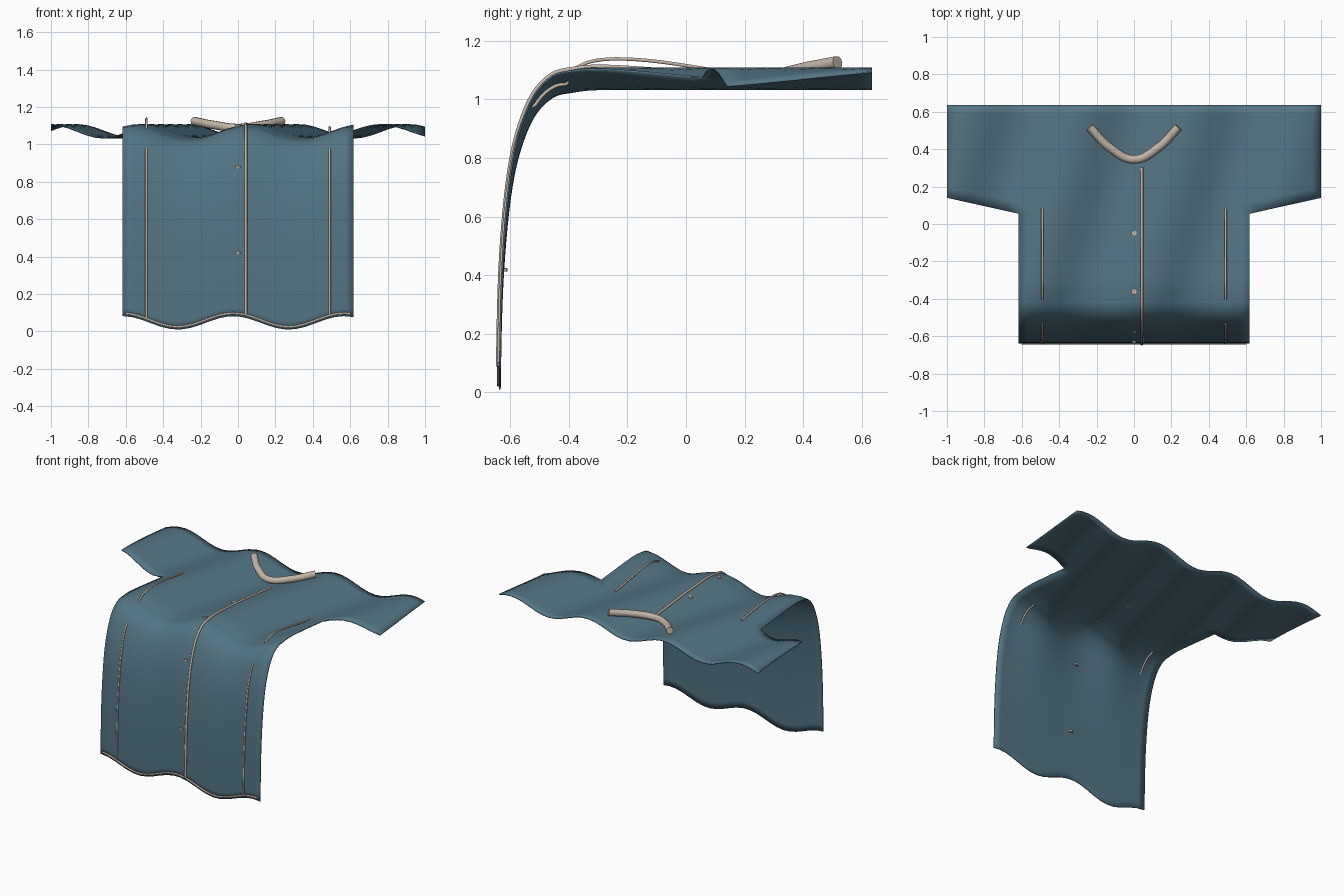
import bpy, bmesh, math
from mathutils import Vector

if "Cube" in bpy.data.objects:
    bpy.data.objects.remove(bpy.data.objects["Cube"])

# profile of the draped sheet (y, z), back edge to front hem
P = [(.635, 1.07), (.345, 1.07), (.055, 1.07), (-.15, 1.07), (-.3, 1.07), (-.38, 1.062),
     (-.455, 1.043), (-.52, .975), (-.57, .85), (-.6, .7), (-.62, .5), (-.63, .3), (-.635, .046)]
LAST = len(P) - 1
BODY = .617


def profile(s):
    i = min(int(s), LAST - 1)
    t = s - i
    a, b, c, d = (Vector(P[max(0, min(LAST, i + k))]) for k in (-1, 0, 1, 2))
    return .5 * (2 * b + (c - a) * t + (2 * a - 5 * b + 4 * c - d) * t * t
                 + (3 * b - a - 3 * c + d) * t ** 3)


def ripple(x, y):
    return .036 * math.sin(10.6 * x - 2.9 * y)


def surf(x, s, lift=0):
    p = profile(s)
    d = (profile(min(s + .01, LAST)) - profile(max(s - .01, 0))).normalized()
    return Vector((x, p[0] + d[1] * lift, p[1] + ripple(x, p[0]) - d[0] * lift))


def material(name, col):
    m = bpy.data.materials.new(name)
    m.diffuse_color = (*col, 1)
    m.use_nodes = True
    m.node_tree.nodes["Principled BSDF"].inputs["Base Color"].default_value = m.diffuse_color
    return m


cloth = material("teal_cloth", (.085, .175, .23))
trim = material("beige_trim", (.54, .46, .39))


def tube(name, pts, r, kind='POLY'):
    cu = bpy.data.curves.new(name, 'CURVE')
    cu.dimensions = '3D'
    cu.bevel_depth = r
    cu.bevel_resolution = 3
    cu.use_fill_caps = True
    sp = cu.splines.new(kind)
    if kind == 'POLY':
        sp.points.add(len(pts) - 1)
        for q, p in zip(sp.points, pts):
            q.co = (*p, 1)
    else:
        sp.bezier_points.add(len(pts) - 1)
        for q, p in zip(sp.bezier_points, pts):
            q.co = p
            q.handle_left_type = q.handle_right_type = 'AUTO'
    cu.materials.append(trim)
    ob = bpy.data.objects.new(name, cu)
    bpy.context.collection.objects.link(ob)


# shirt panel: body with sleeves on the rear rows
NB, NS = 24, 8
xs = [BODY + (1 - BODY) * i / NS for i in range(1, NS + 1)]
xs = [-x for x in reversed(xs)] + [BODY * (2 * i / NB - 1) for i in range(NB + 1)] + xs
rows = [i / 4 for i in range(4 * LAST + 1)]
bm = bmesh.new()
grid = {}
for j, s in enumerate(rows):
    for i, x in enumerate(xs):
        sleeve = abs(x) > BODY + 1e-5
        if sleeve and s > 2:
            continue
        p = surf(x, s)
        if sleeve:
            front = .055 + .085 * (abs(x) - BODY) / (1 - BODY)
            y = .635 + (p.y - .635) * (.635 - front) / .58
            p = Vector((x, y, 1.07 + ripple(x, y)))
        grid[i, j] = bm.verts.new(p)
for j in range(len(rows) - 1):
    for i in range(len(xs) - 1):
        k = [(i, j), (i, j + 1), (i + 1, j + 1), (i + 1, j)]
        if all(q in grid for q in k):
            bm.faces.new([grid[q] for q in k])
me = bpy.data.meshes.new("shirt_panel")
bm.normal_update()
bm.to_mesh(me)
bm.free()
me.materials.append(cloth)
shirt = bpy.data.objects.new("shirt_panel", me)
bpy.context.collection.objects.link(shirt)
mod = shirt.modifiers.new("thickness", 'SOLIDIFY')
mod.thickness = .006
mod.offset = 0
bpy.context.view_layer.objects.active = shirt
shirt.select_set(True)
bpy.ops.object.shade_smooth_by_angle(angle=math.radians(40))


# side seams, lifting off the chest and dipping in at the bend
def seam_lift(s):
    if s < 5.3:
        return .004 + .028 * math.sin(math.pi * (s - 1.88) / 3.42)
    return -.01 if s < 7.2 else .004


for side, name in ((-1, "left_seam"), (1, "right_seam")):
    n = 60
    ss = [1.88 + (LAST - .12 - 1.88) * i / n for i in range(n + 1)]
    tube(name, [surf(.49 * side, s, seam_lift(s)) for s in ss], .006)

# front placket and hem piping
tube("front_placket", [surf(.042, 1.15 + (LAST - .1 - 1.15) * i / 60, .006) for i in range(61)], .008)
tube("hem_piping", [surf(-.6 + i * .03, LAST - .1, .004) for i in range(41)], .006)

# collar roll
tube("collar", [(-.237, .517, 1.125), (-.125, .405, 1.103), (0, .345, 1.088),
                (.125, .405, 1.103), (.237, .517, 1.125)], .023, 'BEZIER')

# buttons
for i, s in enumerate((2.46, 4.75, 8.05, 10.6)):
    bpy.ops.mesh.primitive_cylinder_add(vertices=16, radius=.014, depth=.012,
                                        location=surf(0, s, .004 if s < 6 else -.004))
    b = bpy.context.object
    b.name = f"button_{i + 1}"
    b.data.materials.append(trim)
    bpy.ops.object.shade_smooth_by_angle()
